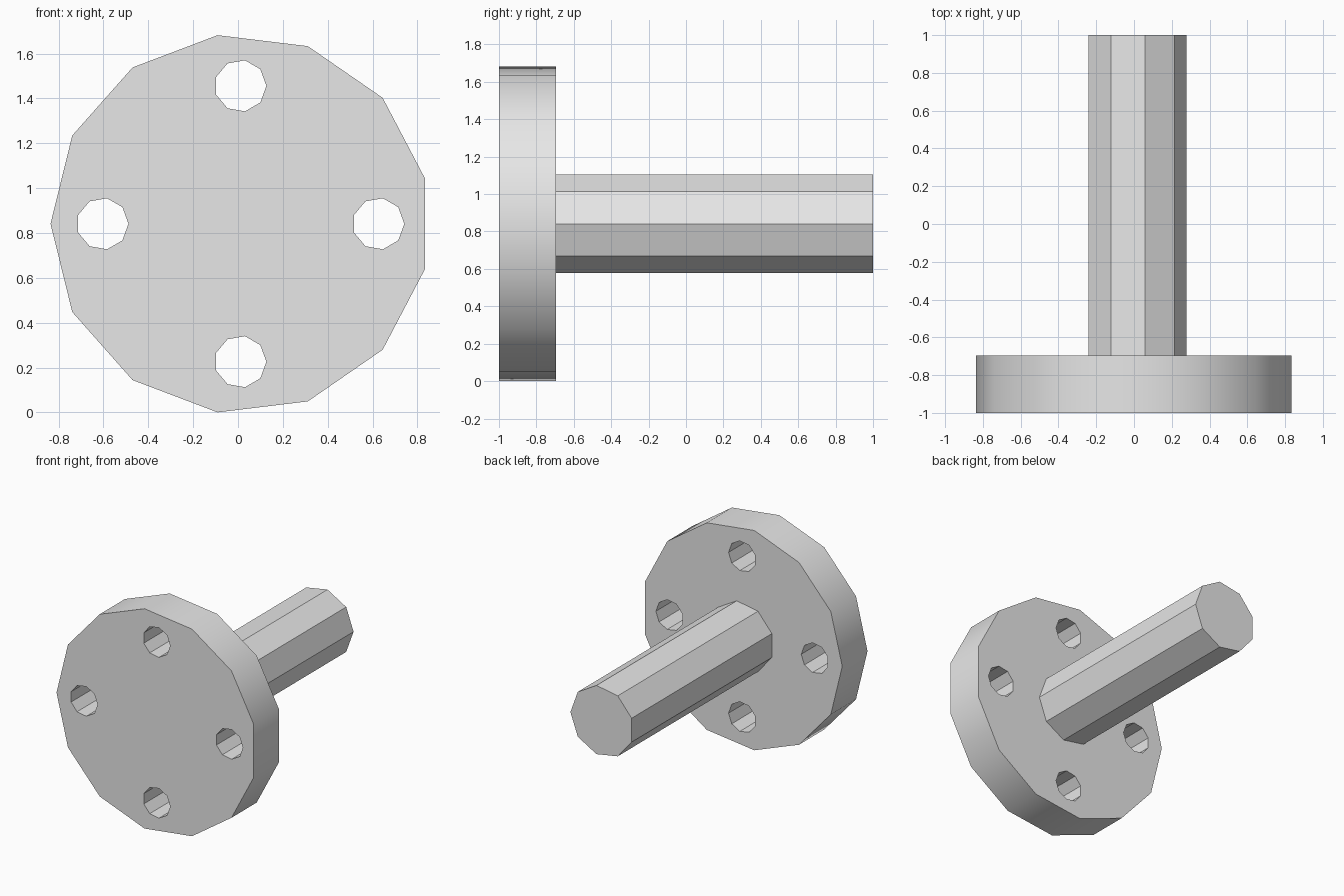
import bpy, bmesh
from math import cos, sin, pi, radians

cube = bpy.data.objects.get("Cube")
if cube:
    bpy.data.objects.remove(cube, do_unlink=True)

CX, CZ = 0.011, 0.841            # shared axis of flange and shaft
FRONT, FLANGE_BACK, END = -1.0, -0.695, 1.0

grey = bpy.data.materials.new("plain_grey")
grey.use_nodes = True
colour = (0.8, 0.8, 0.8, 1)
grey.diffuse_color = colour
grey.node_tree.nodes["Principled BSDF"].inputs["Base Color"].default_value = colour


def prism(name, x, z, radius, sides, y0, y1, start=0.0):
    """Regular prism lying along y, first corner at the start angle."""
    bm = bmesh.new()
    ring = []
    for i in range(sides):
        a = start + 2 * pi * i / sides
        ring.append(bm.verts.new((x + radius * cos(a), y0, z + radius * sin(a))))
    face = bm.faces.new(ring)
    out = bmesh.ops.extrude_face_region(bm, geom=[face])["geom"]
    moved = [v for v in out if isinstance(v, bmesh.types.BMVert)]
    bmesh.ops.translate(bm, verts=moved, vec=(0, y1 - y0, 0))
    bmesh.ops.recalc_face_normals(bm, faces=bm.faces)
    mesh = bpy.data.meshes.new(name)
    bm.to_mesh(mesh)
    bm.free()
    mesh.materials.append(grey)
    obj = bpy.data.objects.new(name, mesh)
    bpy.context.collection.objects.link(obj)
    return obj


# Flange disc and shaft
flange = prism("flange", CX, CZ, 0.847, 13, FRONT, FLANGE_BACK, pi)
shaft = prism("shaft", CX, CZ, 0.267, 9, FLANGE_BACK, END)

# Four bolt holes through the flange
for i in range(4):
    a = i * pi / 2
    cutter = prism("bolt_hole_cutter", CX + 0.615 * cos(a), CZ + 0.615 * sin(a),
                   0.1155, 9, FRONT - 0.1, FLANGE_BACK + 0.1)
    cutter.hide_render = True
    mod = flange.modifiers.new("bolt_hole", 'BOOLEAN')
    mod.operation = 'DIFFERENCE'
    mod.solver = 'EXACT'
    mod.object = cutter
    bpy.context.view_layer.objects.active = flange
    bpy.ops.object.modifier_apply(modifier=mod.name)
    bpy.data.objects.remove(cutter, do_unlink=True)

# Smooth rim on the flange; shaft and holes stay faceted
bpy.ops.object.select_all(action='DESELECT')
flange.select_set(True)
bpy.context.view_layer.objects.active = flange
bpy.ops.object.shade_smooth_by_angle(angle=radians(30))
